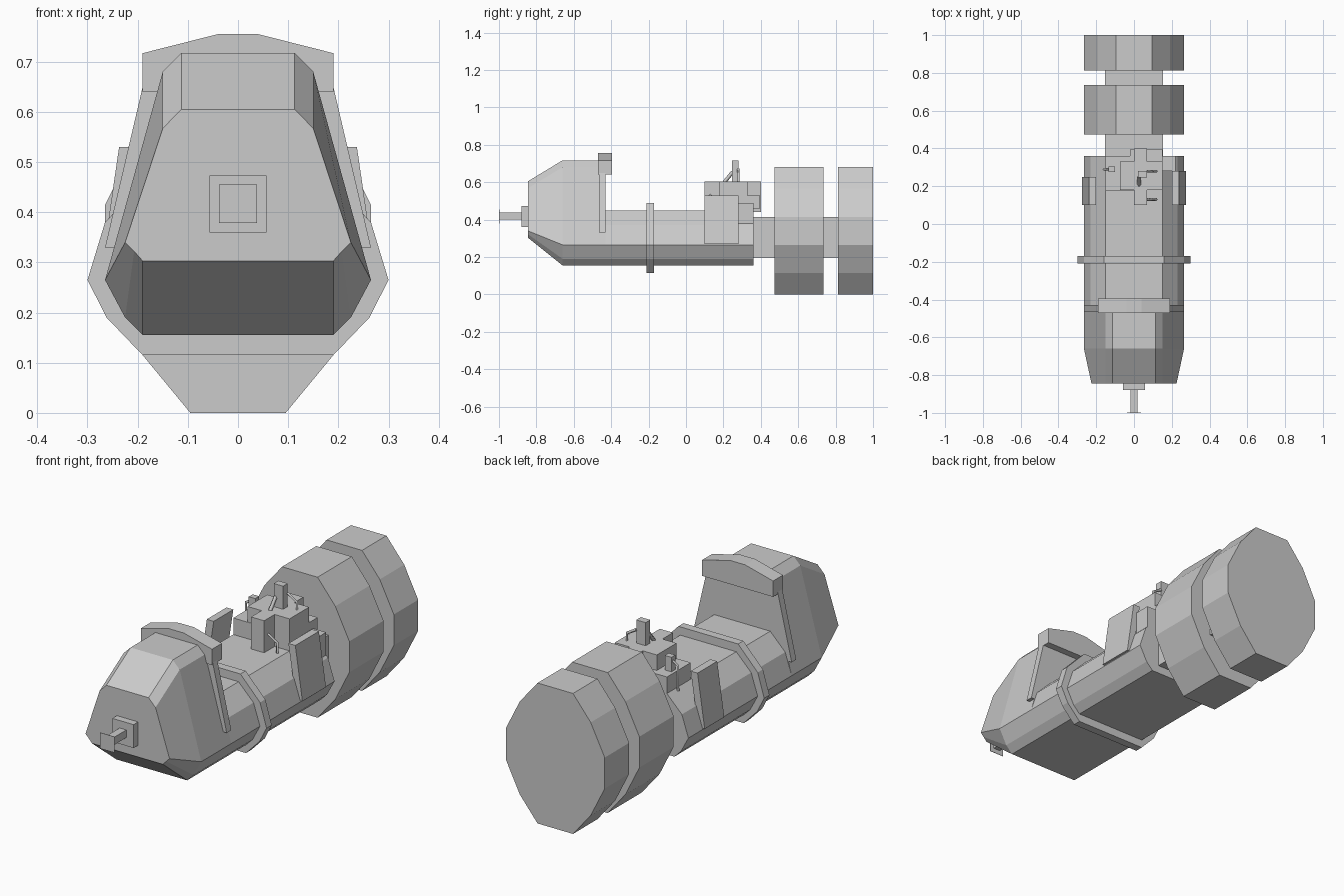
import bpy, bmesh
from mathutils import Vector

if "Cube" in bpy.data.objects:
    bpy.data.objects.remove(bpy.data.objects["Cube"])


def make_object(name, bm):
    bmesh.ops.recalc_face_normals(bm, faces=bm.faces)
    mesh = bpy.data.meshes.new(name)
    bm.to_mesh(mesh)
    bm.free()
    obj = bpy.data.objects.new(name, mesh)
    bpy.context.collection.objects.link(obj)
    return obj


def loft(name, sections):
    """Skin closed (x, z) profiles placed along y."""
    bm = bmesh.new()
    rings = [[bm.verts.new((x, y, z)) for x, z in pts] for y, pts in sections]
    n = len(rings[0])
    for a, b in zip(rings, rings[1:]):
        for i in range(n):
            j = (i + 1) % n
            bm.faces.new((a[i], a[j], b[j], b[i]))
    bm.faces.new(rings[0])
    bm.faces.new(rings[-1])
    return make_object(name, bm)


def prism(name, pts, y0, y1):
    return loft(name, [(y0, pts), (y1, pts)])


def sym(half):
    """Mirror a right-hand half profile across x = 0."""
    return half + [(-x, z) for x, z in reversed(half)]


def box(name, x0, x1, y0, y1, z0, z1):
    return prism(name, [(x0, z0), (x1, z0), (x1, z1), (x0, z1)], y0, y1)


def rod(name, points, r=0.007):
    """Square-section bent bar."""
    curve = bpy.data.curves.new(name, 'CURVE')
    curve.dimensions = '3D'
    curve.bevel_depth = r
    curve.bevel_resolution = 0
    curve.use_fill_caps = True
    s = curve.splines.new('POLY')
    s.points.add(len(points) - 1)
    for p, co in zip(s.points, points):
        p.co = (*co, 1)
    obj = bpy.data.objects.new(name, curve)
    bpy.context.collection.objects.link(obj)


# Cab with sloping nose
nose = sym([(.19, .303), (.207, .322), (.225, .34), (.15, .567), (.113, .605)])
cab = sym([(.19, .155), (.225, .19), (.265, .265), (.15, .68), (.113, .717)])
loft("cab", [(-.845, nose), (-.66, cab), (-.43, cab)])

# Collar over the back of the cab, with tapering side fins
prism("cab_collar", sym([(.19, .64), (.19, .717), (.04, .755)]), -.47, -.395)
for s, side in ((1, "right"), (-1, "left")):
    fin = [(s * x, z) for x, z in [(.15, .65), (.19, .65), (.265, .33), (.24, .33)]]
    prism("cab_fin_" + side, fin, -.465, -.43)

# Nose coupler
box("coupler_base", -.057, .057, -.88, -.84, .36, .473)
box("coupler_bar", -.018, .018, -.999, -.87, .40, .437)
box("coupler_plate", -.038, .038, -1, -.998, .378, .455)

# Long hull and the band around it
hull = sym([(.19, .155), (.225, .19), (.265, .265), (.23, .37), (.15, .45)])
prism("hull", hull, -.44, .36)
band = sym([(.19, .115), (.262, .19), (.30, .265), (.265, .38), (.16, .49)])
prism("hull_band", band, -.21, -.17)

# Axle beam and the two faceted drums
box("axle_beam", -.153, .153, .35, .83, .195, .415)
drum = sym([(.095, 0), (.19, .115), (.265, .265), (.265, .415), (.19, .565), (.095, .68)])
prism("front_drum", drum, .473, .735)
prism("rear_drum", drum, .813, 1.0)

# Slanted side panels
for s, side, y1 in ((1, "right", .28), (-1, "left", .25)):
    panel = [(s * x, z) for x, z in
             [(.20, .53), (.237, .53), (.275, .27), (.24, .27)]]
    prism("side_panel_" + side, panel, .10, y1)

# Control deck
box("console", 0, .07, .10, .40, .44, .605)
box("console_wing", .06, .15, .18, .33, .44, .605)
box("console_back", -.02, .15, .32, .395, .46, .53)
box("side_deck", -.15, 0, .178, .36, .44, .53)
box("deck_step", -.075, .005, .18, .33, .52, .605)
box("side_locker", .15, .22, .28, .36, .30, .49)

# Seat back, levers and rails
box("seat_back", .02, .07, .245, .28, .60, .717)
rod("seat_lever", [(.027, .205, .60), (.027, .25, .655)], .01)
for name, y, z in (("front_rail", .13, .53), ("rear_rail", .28, .67)):
    rod(name, [(.07, y, z), (.12, y, z - .03), (.12, y, z - .15)])
box("left_post", -.135, -.10, .275, .305, .52, .60)
rod("left_rail", [(-.12, .29, .585), (-.16, .29, .56), (-.16, .29, .44)])
